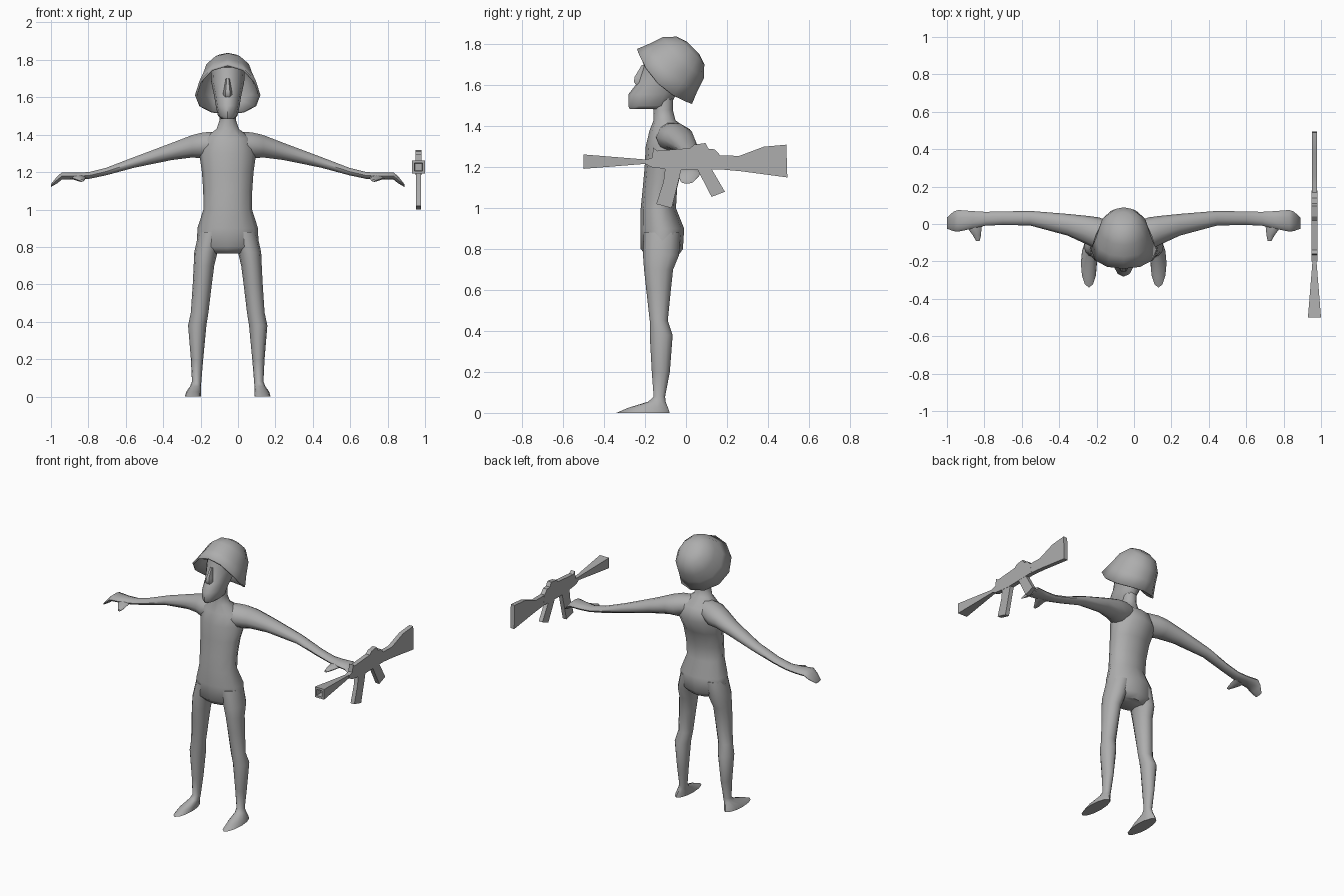
import bpy, bmesh, math
from mathutils import Vector

CX = -0.055      # middle of the figure
GX = 0.965       # middle of the rifle

grey = bpy.data.materials.new("plain grey")
grey.diffuse_color = (0.42, 0.42, 0.42, 1)


def finish(name, bm, angle=50):
    bmesh.ops.recalc_face_normals(bm, faces=bm.faces)
    me = bpy.data.meshes.new(name)
    bm.to_mesh(me)
    bm.free()
    me.materials.append(grey)
    for p in me.polygons:
        p.use_smooth = True
    me.set_sharp_from_angle(angle=math.radians(angle))
    ob = bpy.data.objects.new(name, me)
    bpy.context.collection.objects.link(ob)
    return ob


def loft(name, rings, n=12, angle=50, caps=(True, True)):
    """Skin rings given as (centre, half axis a, half axis b)."""
    bm = bmesh.new()
    loops = []
    for c, a, b in rings:
        c, a, b = Vector(c), Vector(a), Vector(b)
        loops.append([bm.verts.new(c + a * math.cos(2 * math.pi * i / n)
                                   + b * math.sin(2 * math.pi * i / n)) for i in range(n)])
    for p, q in zip(loops, loops[1:]):
        for i in range(n):
            j = (i + 1) % n
            bm.faces.new((p[i], p[j], q[j], q[i]))
    if caps[0]:
        bm.faces.new(loops[0])
    if caps[1]:
        bm.faces.new(loops[-1])
    return finish(name, bm, angle)


def level(rows, s=1):
    """Horizontal rings from (z, x, y, half x, half y)."""
    return [((CX + s * x, y, z), (rx, 0, 0), (0, ry, 0)) for z, x, y, rx, ry in rows]


# torso and neck
loft("torso", level([
    (0.765, 0, -0.115, 0.10, 0.075), (0.80, 0, -0.118, 0.165, 0.103),
    (0.90, 0, -0.116, 0.162, 0.107), (1.00, 0, -0.135, 0.130, 0.086),
    (1.10, 0, -0.127, 0.131, 0.084), (1.20, 0, -0.110, 0.138, 0.092),
    (1.30, 0, -0.080, 0.152, 0.117), (1.38, 0, -0.083, 0.130, 0.095),
    (1.43, 0, -0.105, 0.060, 0.053), (1.48, 0, -0.112, 0.043, 0.048),
    (1.56, 0, -0.110, 0.043, 0.048)]))

# head with jutting jaw
loft("head", level([
    (1.485, 0, -0.19, 0.035, 0.085), (1.50, 0, -0.18, 0.052, 0.102),
    (1.555, 0, -0.165, 0.064, 0.117), (1.605, 0, -0.125, 0.072, 0.118),
    (1.68, 0, -0.09, 0.088, 0.122), (1.76, 0, -0.075, 0.092, 0.118)]))
loft("nose", level([
    (1.595, 0, -0.225, 0.018, 0.015), (1.615, 0, -0.225, 0.026, 0.034),
    (1.64, 0, -0.222, 0.021, 0.034), (1.70, 0, -0.205, 0.010, 0.012)]), n=6)

# helmet: tilted dome with a flared rim that dips at the sides
up = Vector((0, 0.707, 0.707))
fwd = Vector((0, -0.707, 0.707))
mid = Vector((CX, -0.105, 1.643))
bm = bmesh.new()
N = 12
loops = []
for r, h, dip in [(1, 0, 0.045), (0.86, 0.065, 0.03), (0.75, 0.13, 0.015),
                  (0.5, 0.18, 0), (0.22, 0.198, 0)]:
    row = []
    for i in range(N):
        t = 2 * math.pi * i / N
        p = mid + fwd * (0.19 * r * math.cos(t)) + up * (h - dip * math.sin(t) ** 2)
        p.x += 0.175 * r * math.sin(t)
        row.append(bm.verts.new(p))
    loops.append(row)
for p, q in zip(loops, loops[1:]):
    for i in range(N):
        j = (i + 1) % N
        bm.faces.new((p[i], p[j], q[j], q[i]))
bm.faces.new(loops[-1])
bmesh.ops.recalc_face_normals(bm, faces=bm.faces)
if sum((f.normal.dot(f.calc_center_median() - mid) for f in bm.faces)) < 0:
    bmesh.ops.reverse_faces(bm, faces=bm.faces)
helmet = finish("helmet", bm)
shell = helmet.modifiers.new("shell", "SOLIDIFY")
shell.thickness = 0.012
shell.offset = -1

# limbs, one set per side
for s, side in ((-1, "right"), (1, "left")):
    loft(side + "_leg", level([
        (0.88, 0.085, -0.118, 0.070, 0.090), (0.77, 0.117, -0.122, 0.062, 0.088),
        (0.70, 0.127, -0.134, 0.055, 0.071), (0.60, 0.136, -0.134, 0.051, 0.060),
        (0.45, 0.150, -0.133, 0.047, 0.044), (0.38, 0.163, -0.121, 0.049, 0.056),
        (0.20, 0.164, -0.123, 0.033, 0.044), (0.08, 0.166, -0.130, 0.025, 0.028),
        (0.055, 0.172, -0.142, 0.029, 0.042), (0.025, 0.182, -0.185, 0.040, 0.097),
        (0.0, 0.186, -0.21, 0.043, 0.13)], s))
    arm = [(0.03, -0.08, 1.36, 0.07, 0.06), (0.13, -0.055, 1.343, 0.09, 0.073),
           (0.19, -0.035, 1.338, 0.078, 0.063), (0.30, -0.004, 1.31, 0.058, 0.048),
           (0.50, 0.031, 1.252, 0.039, 0.030), (0.65, 0.031, 1.203, 0.036, 0.021),
           (0.74, 0.028, 1.182, 0.037, 0.019), (0.81, 0.022, 1.178, 0.047, 0.020),
           (0.885, 0.017, 1.180, 0.058, 0.020), (0.91, 0.014, 1.160, 0.052, 0.020),
           (0.945, 0.005, 1.128, 0.030, 0.008)]
    loft(side + "_arm", [((CX + s * x, y, z), (0, ry, 0), (0, 0, rz))
                         for x, y, z, ry, rz in arm], n=10)
    thumb = [(0.80, 0.01, 1.172, 0.045, 0.014), (0.795, -0.03, 1.168, 0.034, 0.014),
             (0.785, -0.06, 1.160, 0.022, 0.012), (0.78, -0.09, 1.154, 0.010, 0.006)]
    loft(side + "_thumb", [((CX + s * x, y, z), (r, 0, 0), (0, 0, rz))
                           for x, y, z, r, rz in thumb], n=8)


# rifle plates: side outlines given a thickness
def plate(name, pts, half):
    bm = bmesh.new()
    f = bm.faces.new([bm.verts.new((GX - half, y, z)) for y, z in pts])
    ext = bmesh.ops.extrude_face_region(bm, geom=[f])["geom"]
    bmesh.ops.translate(bm, vec=(2 * half, 0, 0),
                        verts=[v for v in ext if isinstance(v, bmesh.types.BMVert)])
    if f.is_valid and len(f.edges[0].link_faces) < 2:
        bm.faces.new(f.verts)
    return finish(name, bm, 30)


plate("rifle_body", [(-0.20, 1.237), (-0.165, 1.245), (-0.16, 1.295), (-0.14, 1.28),
                     (0.02, 1.293), (0.04, 1.31), (0.095, 1.318), (0.11, 1.29),
                     (0.14, 1.287), (0.17, 1.255), (0.18, 1.19), (-0.05, 1.185),
                     (-0.17, 1.20), (-0.20, 1.217)], 0.015)
plate("rifle_stock", [(0.16, 1.258), (0.26, 1.255), (0.38, 1.30), (0.49, 1.31),
                      (0.495, 1.15), (0.27, 1.18), (0.16, 1.19)], 0.0145)
plate("rifle_magazine", [(-0.10, 1.21), (-0.02, 1.21), (-0.03, 1.16),
                         (-0.07, 1.0), (-0.145, 1.02), (-0.11, 1.13)], 0.014)
plate("rifle_grip", [(0.05, 1.20), (0.12, 1.20), (0.19, 1.08), (0.125, 1.055)], 0.014)

# square flared barrel with a hollow front
loft("rifle_barrel", [((GX, y, 1.227), (r, 0, r), (-r, 0, r)) for y, r in
                      [(-0.46, 0.018), (-0.50, 0.021), (-0.50, 0.035),
                       (-0.19, 0.010)]], n=4, angle=30)
